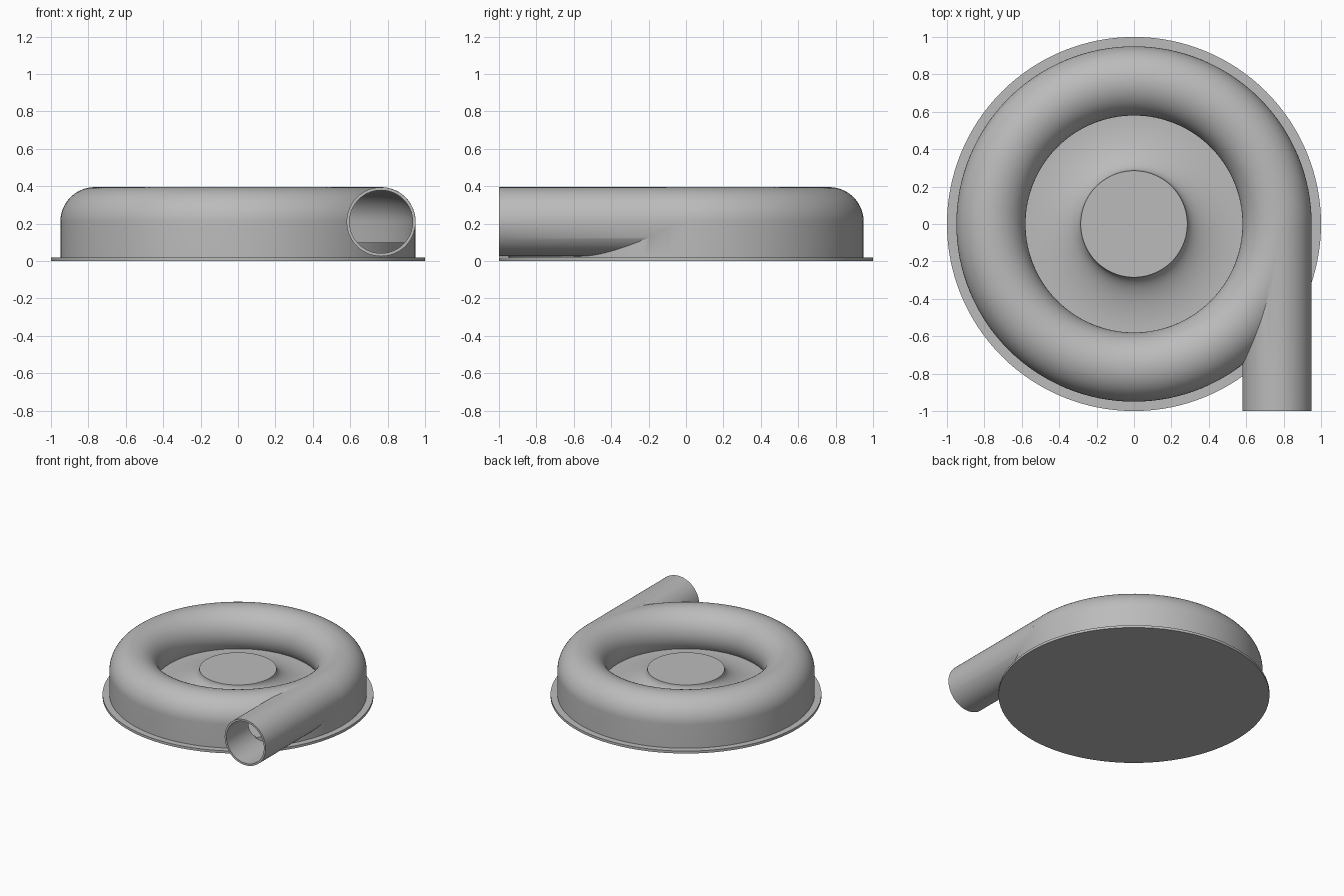
import bpy, bmesh, math
from mathutils import Matrix

cube = bpy.data.objects.get("Cube")
if cube:
    bpy.data.objects.remove(cube, do_unlink=True)

# Main sizes
RING, TUBE, WALL, MID = 0.765, 0.185, 0.016, 0.21   # ring radius, tube radius, wall, centre height
PLATE, FLOOR = 0.02, 0.1                            # base plate top, inner floor height
STEPS = 128

grey = bpy.data.materials.new("plain grey")
grey.use_nodes = True
colour = (0.5, 0.5, 0.5, 1)
grey.diffuse_color = colour
grey.node_tree.nodes["Principled BSDF"].inputs["Base Color"].default_value = colour


def finish(name, bm):
    bmesh.ops.recalc_face_normals(bm, faces=bm.faces)
    mesh = bpy.data.meshes.new(name)
    bm.to_mesh(mesh)
    bm.free()
    mesh.materials.append(grey)
    obj = bpy.data.objects.new(name, mesh)
    bpy.context.collection.objects.link(obj)
    return obj


def lathe(name, profile, closed=False):
    """Spin (radius, height) points around the z axis."""
    bm = bmesh.new()
    verts = [bm.verts.new((r, 0, z)) for r, z in profile]
    pairs = list(zip(verts, verts[1:])) + ([(verts[-1], verts[0])] if closed else [])
    edges = [bm.edges.new(p) for p in pairs]
    bmesh.ops.spin(bm, geom=verts + edges, axis=(0, 0, 1), cent=(0, 0, 0),
                   angle=math.tau, steps=STEPS, use_duplicate=False)
    bmesh.ops.remove_doubles(bm, verts=bm.verts, dist=1e-5)
    return finish(name, bm)


def rod(name, radius, start, end):
    """Solid cylinder along y at the outlet position."""
    bm = bmesh.new()
    place = Matrix.Translation((RING, (start + end) / 2, MID)) @ Matrix.Rotation(math.pi / 2, 4, 'X')
    bmesh.ops.create_cone(bm, cap_ends=True, segments=96, radius1=radius, radius2=radius,
                          depth=end - start, matrix=place)
    return finish(name, bm)


def tube_section(radius, bottom):
    """Round tube with a straight outer wall, cut flat at the bottom."""
    low = math.pi + math.asin((MID - FLOOR) / radius)
    arc = [(RING + radius * math.cos(low * i / 48), MID + radius * math.sin(low * i / 48))
           for i in range(49)]
    return arc + [(arc[-1][0], bottom), (RING + radius, bottom)]


def combine(target, other, operation):
    mod = target.modifiers.new(operation.lower(), 'BOOLEAN')
    mod.operation, mod.solver, mod.object = operation, 'EXACT', other
    bpy.context.view_layer.objects.active = target
    bpy.ops.object.modifier_apply(modifier=mod.name)
    bpy.data.objects.remove(other, do_unlink=True)


# Volute casing joined with the outlet pipe, then hollowed out
casing = lathe("volute_casing", tube_section(TUBE, PLATE - 0.005), closed=True)
combine(casing, rod("outlet_pipe", TUBE - 0.0005, -1, -0.03), 'UNION')
cavity = lathe("cavity", tube_section(TUBE - WALL, FLOOR - 0.02), closed=True)
combine(cavity, rod("bore", TUBE - WALL - 0.0005, -1.1, -0.03), 'UNION')
combine(casing, cavity, 'DIFFERENCE')

# Base plate
base = lathe("base_plate", [(0, 0), (1, 0), (1, PLATE), (0, PLATE)])

# Inner floor with the flared hub rising from its middle
HUB, HUB_TOP, FLARE = 0.285, 0.225, 0.575
flare = [(FLARE - (FLARE - HUB) * math.cos(a), HUB_TOP - (HUB_TOP - FLOOR) * math.sin(a))
         for a in (math.pi / 2 * i / 20 for i in range(21))]
rim = RING + TUBE - WALL / 2
hub = lathe("hub_and_floor", [(0, HUB_TOP)] + flare + [(rim, FLOOR), (rim, PLATE - 0.005), (0, PLATE - 0.005)])

# Smooth shading with sharp edges kept
bpy.ops.object.select_all(action='DESELECT')
for obj in (casing, base, hub):
    obj.select_set(True)
bpy.context.view_layer.objects.active = casing
bpy.ops.object.shade_smooth_by_angle(angle=math.radians(30))
